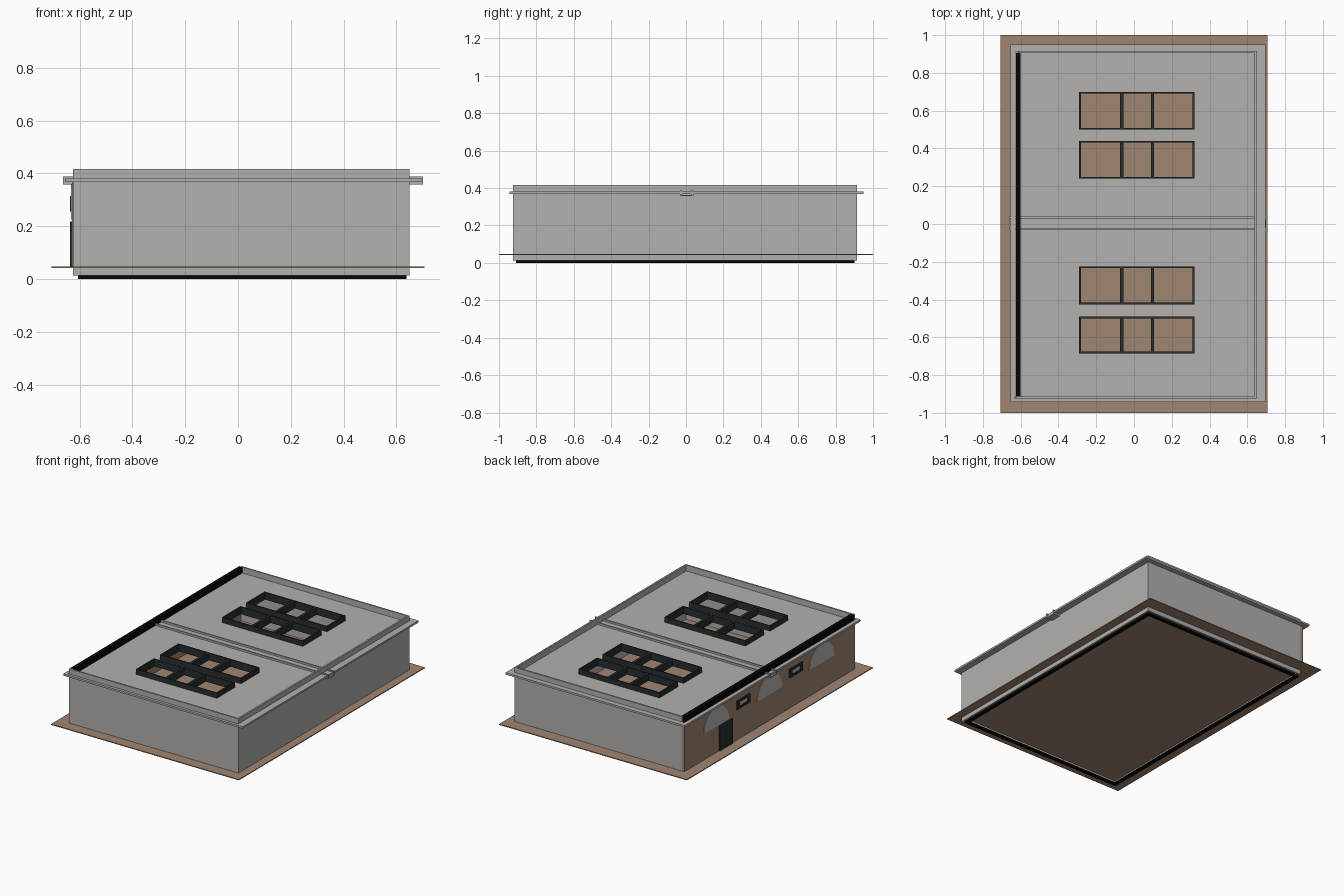
import bpy, bmesh, math

if "Cube" in bpy.data.objects:
    bpy.data.objects.remove(bpy.data.objects["Cube"])


def mat(name, r, g, b):
    m = bpy.data.materials.new(name)
    m.diffuse_color = (r, g, b, 1)
    m.use_nodes = True
    m.node_tree.nodes["Principled BSDF"].inputs["Base Color"].default_value = m.diffuse_color
    return m


GREY = mat("light grey", 0.45, 0.44, 0.425)
BROWN = mat("tan brown", 0.35, 0.235, 0.165)
DARK = mat("dark slate", 0.020, 0.026, 0.028)
BLACK = mat("black", 0.002, 0.002, 0.002)
GLASS = mat("window grey", 0.47, 0.47, 0.47)


def finish(bm, name, material):
    bmesh.ops.recalc_face_normals(bm, faces=bm.faces[:])
    me = bpy.data.meshes.new(name)
    bm.to_mesh(me)
    bm.free()
    me.materials.append(material)
    ob = bpy.data.objects.new(name, me)
    bpy.context.collection.objects.link(ob)
    return ob


def boxes(name, material, *ranges):
    """One object made of boxes given as x0, x1, y0, y1, z0, z1."""
    bm = bmesh.new()
    for x0, x1, y0, y1, z0, z1 in ranges:
        vs = bmesh.ops.create_cube(bm, size=1)["verts"]
        for v in vs:
            v.co.x = x1 if v.co.x > 0 else x0
            v.co.y = y1 if v.co.y > 0 else y0
            v.co.z = z1 if v.co.z > 0 else z0
    return finish(bm, name, material)


def ring(x0, x1, y0, y1, z0, z1, t):
    """Four bars forming a rectangular frame of width t."""
    return [(x0, x1, y0, y0 + t, z0, z1), (x0, x1, y1 - t, y1, z0, z1),
            (x0, x0 + t, y0 + t, y1 - t, z0, z1), (x1 - t, x1, y0 + t, y1 - t, z0, z1)]


X0, X1, Y0, Y1 = -0.625, 0.65, -0.925, 0.915
ROOF, TOP = 0.376, 0.416

# Ground slab and footing
boxes("ground_slab", BROWN, (-0.707, 0.707, -1, 1, 0.041, 0.047))
boxes("footing", BLACK, *ring(-0.607, 0.638, -0.91, 0.90, 0, 0.012, 0.022))

# Grey walls running up into the parapet, with a low plinth under the brown wall
T = 0.011
boxes("grey_walls", GREY,
      (X0, X1, Y0, Y0 + T, 0.012, TOP),
      (X0 + 0.015, X1, Y1 - T, Y1, 0.012, TOP),
      (X1 - T, X1, Y0 + T, Y1 - T, 0.012, TOP),
      (X0, X0 + 0.015, Y0 + T, Y1 - T, 0.012, 0.041))

# Brown facade and its black parapet
boxes("brown_facade", BROWN, (X0 - 0.004, X0 + 0.014, Y0 + T, Y1, 0.047, ROOF))
boxes("black_parapet", BLACK, (X0, X0 + 0.025, Y0 + T, Y1 - T, ROOF, TOP))

# Roof deck: a grid of cells, leaving out the skylight openings
SKY_X = (-0.29, 0.32)
SKY_Y = [(-0.685, -0.49), (-0.425, -0.225), (0.24, 0.44), (0.50, 0.70)]
xs = [X0 + 0.014, *SKY_X, X1 - T]
ys = [Y0 + T] + [y for pair in SKY_Y for y in pair] + [Y1 - T]
cells = [(xs[i], xs[i + 1], ys[j], ys[j + 1])
         for i in range(3) for j in range(len(ys) - 1)
         if not (i == 1 and j % 2 == 1)]
bm = bmesh.new()
for a, b, c, d in cells:
    bm.faces.new([bm.verts.new((x, y, ROOF)) for x, y in ((a, c), (b, c), (b, d), (a, d))])
bmesh.ops.remove_doubles(bm, verts=bm.verts[:], dist=1e-5)
roof = finish(bm, "roof_deck", GREY)
for p in roof.data.polygons:
    if p.normal.z < 0:
        p.flip()
sol = roof.modifiers.new("thickness", "SOLIDIFY")
sol.thickness = 0.012
sol.offset = -1

# Skylight frames with two cross bars each
for n, (y0, y1) in enumerate(SKY_Y):
    bars = [(x - 0.009, x + 0.009, y0, y1, 0.362, 0.411) for x in (-0.065, 0.098)]
    boxes(f"skylight_frame_{n + 1}", DARK,
          *ring(*SKY_X, y0, y1, 0.362, 0.411, 0.009), *bars)

# Ledge around the top of the walls
boxes("ledge", GREY,
      (-0.655, 0.695, -0.943, Y0, 0.368, 0.381), (-0.655, 0.695, Y1, 0.95, 0.368, 0.381),
      (-0.655, X0 - 0.004, Y0, Y1, 0.368, 0.381), (X1, 0.695, Y0, Y1, 0.368, 0.381))

# Drain channel crossing the roof and poking out at both sides
boxes("drain_channel", GREY,
      (-0.662, 0.70, -0.032, -0.022, 0.357, 0.388),
      (-0.662, 0.70, 0.030, 0.040, 0.357, 0.388),
      (-0.662, 0.70, -0.022, 0.030, 0.357, 0.364))

# Half-round windows on the facade
FX = X0 - 0.004
for n, yc in enumerate((0.575, 0.0, -0.56)):
    bm = bmesh.new()
    arc = [(yc + 0.135 * math.cos(math.pi * k / 16), 0.225 + 0.135 * math.sin(math.pi * k / 16))
           for k in range(17)]
    f = bm.faces.new([bm.verts.new((FX, y, z)) for y, z in arc])
    ext = bmesh.ops.extrude_face_region(bm, geom=[f])["geom"]
    bmesh.ops.translate(bm, vec=(-0.003, 0, 0),
                        verts=[g for g in ext if isinstance(g, bmesh.types.BMVert)])
    finish(bm, f"arched_window_{n + 1}", GLASS)

# Door and two small framed windows
boxes("door", DARK, (FX - 0.007, FX, 0.405, 0.545, 0.047, 0.217))
for n, yc in enumerate((0.285, -0.28)):
    y0, y1, z0, z1, t = yc - 0.07, yc + 0.07, 0.255, 0.315, 0.016
    boxes(f"small_window_frame_{n + 1}", DARK,
          (FX - 0.007, FX, y0, y1, z0, z0 + t), (FX - 0.007, FX, y0, y1, z1 - t, z1),
          (FX - 0.007, FX, y0, y0 + t * 1.6, z0 + t, z1 - t),
          (FX - 0.007, FX, y1 - t * 1.6, y1, z0 + t, z1 - t))
    boxes(f"small_window_pane_{n + 1}", GLASS,
          (FX - 0.002, FX, y0 + t, y1 - t, z0 + t, z1 - t))
